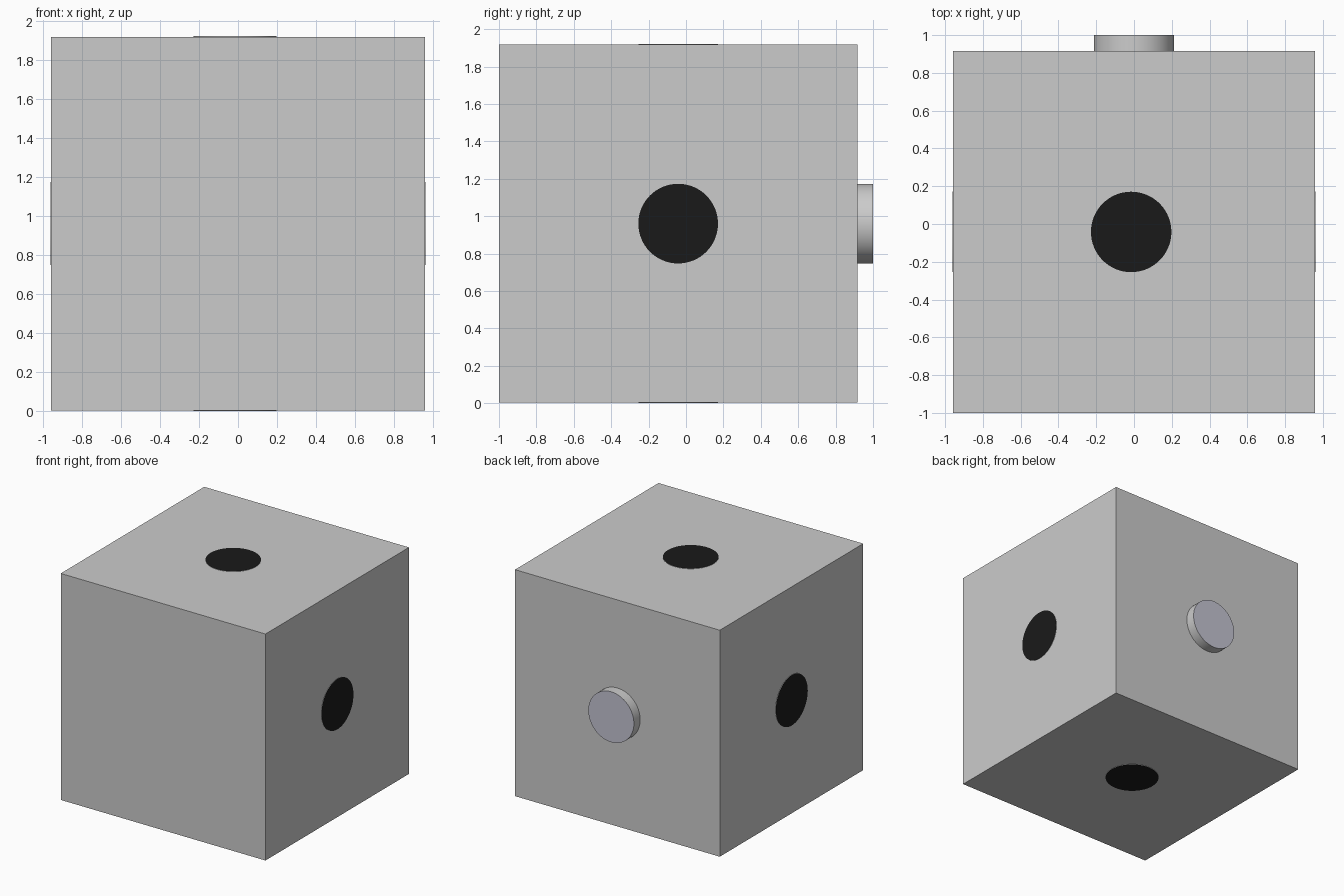
import bpy, math
from mathutils import Vector

if "Cube" in bpy.data.objects:
    bpy.data.objects.remove(bpy.data.objects["Cube"])

R = 0.213            # radius of every round connector
LIP = 0.003          # how far the dark discs stand proud of the block
CX, CY, CZ = 0.0, -0.042, 0.96


def material(name, rgb):
    m = bpy.data.materials.new(name)
    m.diffuse_color = (*rgb, 1)
    m.use_nodes = True
    m.node_tree.nodes["Principled BSDF"].inputs["Base Color"].default_value = m.diffuse_color
    return m


grey = material("plain_grey", (0.8, 0.8, 0.8))
black = material("black", (0.01, 0.01, 0.01))
slate = material("slate_blue", (0.55, 0.55, 0.64))


def connector(name, start, end, cap):
    """Grey round plug from start to end with coloured end caps."""
    a, b = Vector(start), Vector(end)
    axis = b - a
    bpy.ops.mesh.primitive_cylinder_add(
        vertices=64, radius=R, depth=axis.length, location=(a + b) / 2,
        rotation=axis.to_track_quat('Z', 'Y').to_euler())
    ob = bpy.context.object
    ob.name = name
    ob.data.materials.append(grey)
    ob.data.materials.append(cap)
    for p in ob.data.polygons:
        p.material_index = 1 if len(p.vertices) > 4 else 0
    bpy.ops.object.shade_smooth_by_angle(angle=math.radians(30))
    return ob


# Main block
half = Vector((0.957, 0.958, 0.957))
bpy.ops.mesh.primitive_cube_add(size=2, location=(CX, CY, CZ))
block = bpy.context.object
block.name = "block"
block.scale = half
bpy.ops.object.transform_apply(location=False, rotation=False, scale=True)

# Raised peg on the back
connector("back_peg", (CX, 0.85, CZ), (CX, 1.0, CZ), slate)

# Dark round sockets on both sides, top and bottom
for side, s in (("right", 1), ("left", -1)):
    connector(side + "_socket", (s * 0.9, CY, CZ), (s * (half.x + LIP), CY, CZ), black)
for side, s in (("top", 1), ("bottom", -1)):
    connector(side + "_socket", (-0.015, CY, CZ + s * 0.9),
              (-0.015, CY, CZ + s * (half.z + LIP)), black)
